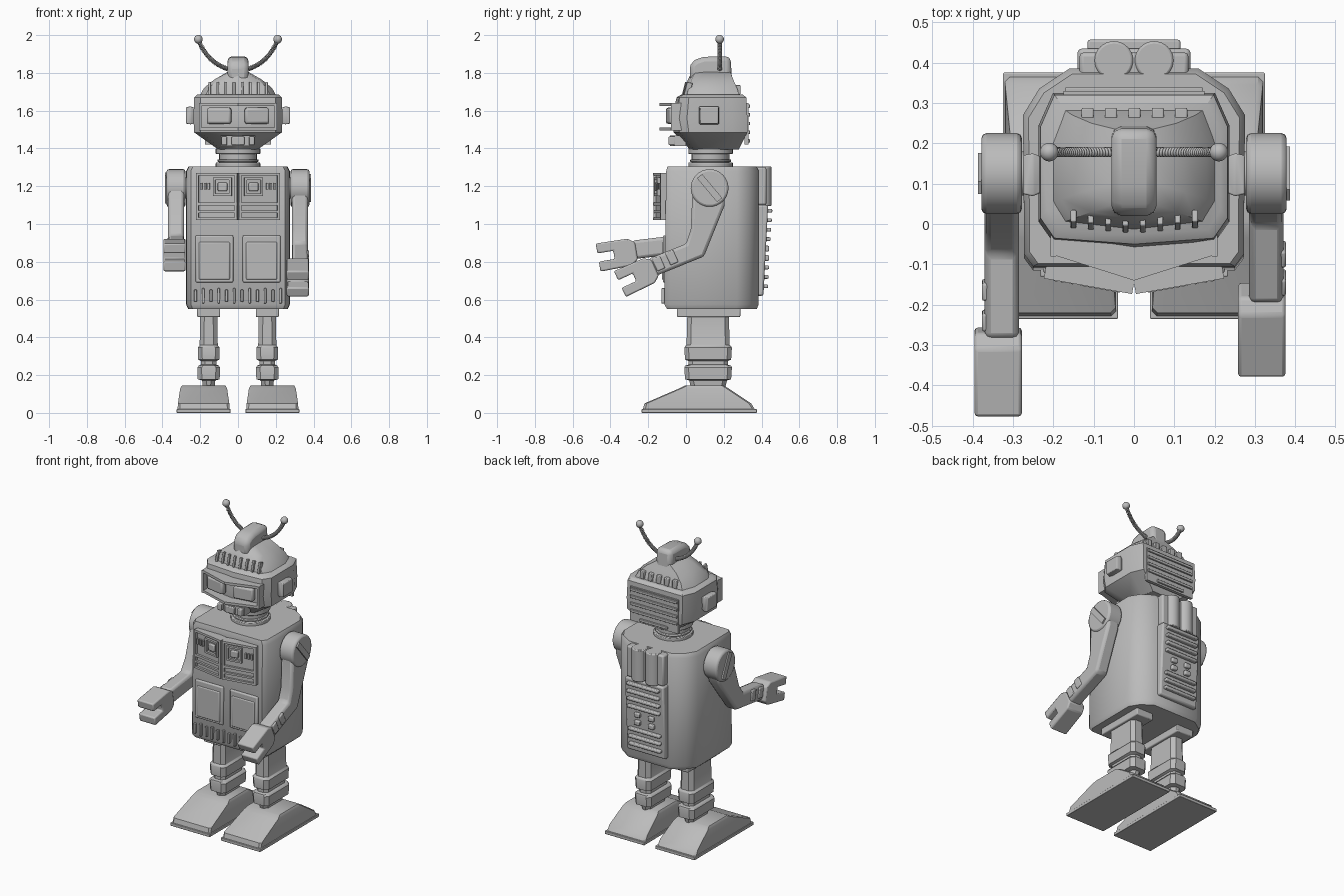
import bpy, bmesh, math
from mathutils import Matrix, Vector

cube = bpy.data.objects.get("Cube")
if cube:
    bpy.data.objects.remove(cube, do_unlink=True)

grey = bpy.data.materials.new("plain_grey")
grey.use_nodes = True
GREY = (0.5, 0.5, 0.5, 1)
grey.diffuse_color = GREY
grey.node_tree.nodes["Principled BSDF"].inputs["Base Color"].default_value = GREY


def finish(name, bm, bevel=0.0, smooth=35):
    bmesh.ops.recalc_face_normals(bm, faces=bm.faces)
    me = bpy.data.meshes.new(name)
    bm.to_mesh(me)
    bm.free()
    me.materials.append(grey)
    ob = bpy.data.objects.new(name, me)
    bpy.context.collection.objects.link(ob)
    if bevel:
        mod = ob.modifiers.new("soft_edges", "BEVEL")
        mod.width, mod.segments, mod.limit_method = bevel, 2, "ANGLE"
    bpy.ops.object.select_all(action="DESELECT")
    ob.select_set(True)
    bpy.context.view_layer.objects.active = ob
    bpy.ops.object.shade_smooth_by_angle(angle=math.radians(smooth))
    return ob


def loft(name, rings, bevel=0.0, smooth=35):
    """Skin a stack of equal-length rings and cap both ends."""
    bm = bmesh.new()
    loops = [[bm.verts.new(p) for p in r] for r in rings]
    n = len(loops[0])
    for a, b in zip(loops, loops[1:]):
        for i in range(n):
            j = (i + 1) % n
            bm.faces.new((a[i], a[j], b[j], b[i]))
    bm.faces.new(loops[0])
    bm.faces.new(loops[-1])
    return finish(name, bm, bevel, smooth)


def prism_x(name, pts, x0, x1, bevel=0.0, mat=None):
    """Extrude a (y, z) outline along x."""
    mat = mat or Matrix()
    return loft(name, [[mat @ Vector((x, y, z)) for y, z in pts] for x in (x0, x1)], bevel)


def box(name, loc, size, rot=(0, 0, 0), bevel=0.0, mat=None):
    bm = bmesh.new()
    bmesh.ops.create_cube(bm, size=1)
    turn = Matrix.Rotation(rot[2], 4, "Z") @ Matrix.Rotation(rot[0], 4, "X")
    m = (mat or Matrix()) @ Matrix.Translation(loc) @ turn @ Matrix.Diagonal((*size, 1))
    bmesh.ops.transform(bm, matrix=m, verts=bm.verts)
    return finish(name, bm, bevel)


def cylinder(name, loc, r, depth, axis="Z", r2=None, sides=32, bevel=0.0):
    bm = bmesh.new()
    bmesh.ops.create_cone(bm, cap_ends=True, segments=sides, radius1=r,
                          radius2=r if r2 is None else r2, depth=depth)
    turn = Matrix.Rotation(math.pi / 2, 4, "Y") if axis == "X" else Matrix()
    bmesh.ops.transform(bm, matrix=Matrix.Translation(loc) @ turn, verts=bm.verts)
    return finish(name, bm, bevel)


def chamfered(cx, cy, hx, hy, z, c):
    """Rectangle ring with cut corners."""
    pts = [(hx - c, -hy), (hx, c - hy), (hx, hy - c), (hx - c, hy)]
    pts += [(-x, y) for x, y in reversed(pts)]
    return [(cx + x, cy + y, z) for x, y in pts]


# Torso: flat front, wide sides, cut back corners
def torso_ring(z, s=1.0, front=-0.11):
    half = [(0.25, front), (0.272, front + 0.03), (0.275, 0.27), (0.235, 0.335), (0.16, 0.385)]
    half += [(-x, y) for x, y in reversed(half)]
    return [(x * s, 0.13 + (y - 0.13) * s, z) for x, y in half]


loft("torso", [torso_ring(0.55, 0.96), torso_ring(0.575, 1, -0.115), torso_ring(1.28, 1, -0.105),
               torso_ring(1.305, 0.95)])

# Chest console: two angled halves meeting in a centre ridge
TILT = math.radians(10)
for side in (-1, 1):
    tag = "left" if side > 0 else "right"
    m = Matrix.Translation((0, -0.158, 0)) @ Matrix.Rotation(side * TILT, 4, "Z")

    def plate(name, x, z, w, h, y=0.0, d=0.02, bevel=0.0):
        box(f"{tag}_{name}", (side * x, y, z), (w, d, h), bevel=bevel, mat=m)

    plate("console_base", 0.113, 1.145, 0.222, 0.25, 0.02, 0.045)
    for x, z, w, h in ((0.113, 1.263, 0.222, 0.014), (0.113, 1.105, 0.222, 0.016),
                       (0.113, 1.065, 0.2, 0.012), (0.113, 1.027, 0.222, 0.014),
                       (0.01, 1.145, 0.014, 0.25), (0.217, 1.145, 0.014, 0.25)):
        plate("console_trim", x, z, w, h, -0.006)
    for z in (1.155, 1.24):
        plate("screen_rim", 0.082, z, 0.1, 0.012, -0.008)
    for x in (0.038, 0.126):
        plate("screen_rim_side", x, 1.197, 0.012, 0.09, -0.008)
    plate("screen", 0.082, 1.197, 0.05, 0.045, -0.008, bevel=0.006)
    for x in (0.155, 0.175, 0.195):
        plate("console_switch", x, 1.2, 0.01, 0.035, -0.008)

    # Belly doors with a raised inner face
    box(f"{tag}_belly_door", (side * 0.125, -0.113, 0.815), (0.2, 0.02, 0.25), bevel=0.008)
    box(f"{tag}_belly_door_face", (side * 0.125, -0.12, 0.805), (0.165, 0.016, 0.2), bevel=0.007)

# Vertical fins along the lower front
for i in range(12):
    x = -0.225 + i * 0.041
    box("belly_fin", (x, -0.118, 0.62), (0.014, 0.025, 0.08 if i % 2 else 0.065), bevel=0.003)

# Back pack: panel, slats, round vents, upper tubes
prism_x("back_panel", [(0.36, 0.62), (0.41, 0.62), (0.435, 1.1), (0.36, 1.1)], -0.14, 0.14, 0.01)
for i in range(9):
    z = 0.67 + i * 0.05
    if 0.8 < z < 0.9:
        for x in (-0.05, 0.05):
            box("back_button", (x, 0.425, z), (0.04, 0.03, 0.03), bevel=0.006)
    else:
        box("back_slat", (0, 0.412 + (z - 0.62) * 0.055, z), (0.23, 0.04, 0.02), bevel=0.006)
box("tube_housing", (0, 0.39, 1.2), (0.27, 0.07, 0.2), bevel=0.01)
for x in (-0.05, 0.05):
    cylinder("back_tube", (x, 0.405, 1.2), 0.048, 0.21, bevel=0.006)

# Neck
NECK_Y = 0.13
for z, r, d in ((1.31, 0.118, 0.03), (1.345, 0.1, 0.06), (1.335, 0.108, 0.015), (1.385, 0.118, 0.03)):
    cylinder("neck_ring", (0, NECK_Y, z), r, d, bevel=0.004)


# Head: pointed face, flat back
def head_ring(z, hx, front, peak, back):
    half = [(0, peak), (hx * 0.85, front), (hx, front + 0.05), (hx, back - 0.08), (hx * 0.85, back)]
    return [(x, y, z) for x, y in half] + [(-x, y, z) for x, y in reversed(half[1:])]


loft("head", [head_ring(1.395, 0.105, 0.04, 0.02, 0.28), head_ring(1.485, 0.232, -0.035, -0.065, 0.325),
              head_ring(1.56, 0.236, -0.045, -0.075, 0.325), head_ring(1.67, 0.232, -0.035, -0.05, 0.32),
              head_ring(1.685, 0.215, -0.015, -0.025, 0.3)])
loft("skull_dome", [head_ring(1.675, 0.205, 0.005, -0.015, 0.285), head_ring(1.72, 0.18, 0.012, -0.005, 0.27),
                    head_ring(1.765, 0.125, 0.03, 0.01, 0.25), head_ring(1.805, 0.055, 0.05, 0.03, 0.235)],
     smooth=50)
prism_x("crest", [(0.02, 1.75), (0.02, 1.845), (0.05, 1.87), (0.095, 1.885), (0.235, 1.888), (0.245, 1.75)],
        -0.056, 0.056, 0.025)


# Pointed ledges framing the face
def ledge(name, z, h, hx, tip, edge):
    pts = [(-hx, 0.0), (-hx, edge), (0, tip), (hx, edge), (hx, 0.0)]
    loft(name, [[(x, y, z + s * h / 2) for x, y in pts] for s in (-1, 1)])


ledge("brow_ledge", 1.632, 0.016, 0.205, -0.14, -0.075)
ledge("cheek_ledge", 1.503, 0.016, 0.205, -0.14, -0.075)
ledge("mouth_plate", 1.44, 0.055, 0.09, -0.085, -0.06)
for x, w in ((-0.072, 0.03), (0, 0.068), (0.072, 0.03)):
    box("mouth_tooth", (x, -0.075, 1.44), (w, 0.035, 0.045), bevel=0.005)
for side in (-1, 1):
    box("visor_side", (side * 0.2, -0.05, 1.567), (0.014, 0.06, 0.145))
    box("eye", (side * 0.1, -0.078, 1.573), (0.13, 0.04, 0.085), (0, 0, side * TILT), 0.012)
    # Ear: tapered block
    loft("ear", [[(side * x, 0.122 + sy * h, 1.575 + sz * h * 0.9)
                  for sy, sz in ((-1, -1), (1, -1), (1, 1), (-1, 1))]
                 for x, h in ((0.22, 0.04), (0.25, 0.053), (0.275, 0.048))], 0.004)

# Forehead ribs, rear dome bumps, rear grille
for i in range(8):
    x = -0.15 + i * 0.043
    box("forehead_rib", (x, 0.0 + abs(x) * 0.08, 1.715), (0.014, 0.03, 0.07), (-0.25, 0, 0), 0.003)
for i in range(5):
    box("rear_dome_bump", (-0.115 + i * 0.058, 0.268, 1.71), (0.03, 0.04, 0.05), bevel=0.004)
box("rear_grille", (0, 0.32, 1.53), (0.35, 0.02, 0.22))
for i in range(5):
    box("rear_grille_slat", (0, 0.327, 1.44 + i * 0.046), (0.34 if i else 0.2, 0.024, 0.018), bevel=0.003)

# Spring antennae with ball tips
for side in (-1, 1):
    a, b, c = Vector((0.03, 0.178, 1.815)), Vector((0.155, 0.178, 1.84)), Vector((0.21, 0.178, 1.975))
    cu = bpy.data.curves.new("antenna_spring", "CURVE")
    cu.dimensions, cu.bevel_depth, cu.bevel_resolution = "3D", 0.004, 1
    steps, turns = 300, 30
    sp = cu.splines.new("POLY")
    sp.points.add(steps)
    for i in range(steps + 1):
        t = i / steps
        p = a * (1 - t) ** 2 + b * 2 * t * (1 - t) + c * t * t
        d = ((b - a) * (1 - t) + (c - b) * t).normalized()
        n, ang = Vector((-d.z, 0, d.x)), t * turns * math.tau
        p = p + (n * math.cos(ang) + Vector((0, 1, 0)) * math.sin(ang)) * 0.009
        sp.points[i].co = (side * p.x, p.y, p.z, 1)
    cu.materials.append(grey)
    bpy.context.collection.objects.link(bpy.data.objects.new("antenna_spring", cu))
    bm = bmesh.new()
    bmesh.ops.create_uvsphere(bm, u_segments=20, v_segments=12, radius=0.023,
                              matrix=Matrix.Translation((side * 0.21, 0.178, 1.978)))
    finish("antenna_ball", bm)

# Arms: one shape, swung about the shoulder by a different angle per side
PIVOT = Vector((0, 0.125, 1.19))
U, V = Vector((-0.91, -0.42)), Vector((-0.42, 0.91))
TIP = Vector((-0.35, 0.682))
claw = [(0, 0.075), (0, 0.022), (-0.085, 0.022), (-0.085, -0.022), (0, -0.022), (0, -0.075),
        (-0.17, -0.072), (-0.205, -0.045), (-0.205, 0.045), (-0.17, 0.072)]
claw = [tuple(TIP + U * s + V * t) for s, t in claw]
arm = [(0.035, 1.18), (0.205, 1.17), (0.205, 1.1), (0.095, 0.828), (-0.16, 0.725),
       (-0.2, 0.815), (0.0, 0.895), (0.025, 0.97)]
for side, swing, shift in ((1, 0, -0.01), (-1, -15, 0.01)):
    tag = "left" if side > 0 else "right"
    m = Matrix.Translation(PIVOT) @ Matrix.Rotation(math.radians(swing), 4, "X") @ Matrix.Translation(-PIVOT)
    cylinder(f"{tag}_shoulder_shaft", (side * 0.26, PIVOT.y, PIVOT.z), 0.055, 0.08, "X")
    cylinder(f"{tag}_shoulder_disc", (side * 0.328, PIVOT.y, PIVOT.z), 0.1, 0.1, "X", bevel=0.012)
    box(f"{tag}_shoulder_slot", (side * 0.38, PIVOT.y, PIVOT.z), (0.014, 0.035, 0.165), (0.7, 0, 0), mat=m)
    prism_x(f"{tag}_arm", arm, side * 0.285, side * 0.37, 0.016, m)
    prism_x(f"{tag}_claw", claw, side * (0.268 + shift), side * (0.385 + shift), 0.008, m)
    for y, z in ((-0.145, 0.79), (-0.075, 0.822)):
        box(f"{tag}_forearm_stud", (side * 0.367, y, z), (0.02, 0.045, 0.07), (0.43, 0, 0), 0.006, m)

# Legs and feet
for side in (-1, 1):
    tag = "left" if side > 0 else "right"
    cx = side * 0.155
    box(f"{tag}_hip", (cx, 0.12, 0.535), (0.122, 0.335, 0.055), bevel=0.006)
    profile = [(0.13, 0.03, 0.09), (0.172, 0.035, 0.1), (0.178, 0.058, 0.122), (0.24, 0.06, 0.126),
               (0.25, 0.053, 0.122), (0.255, 0.042, 0.105), (0.275, 0.042, 0.105), (0.282, 0.056, 0.122),
               (0.345, 0.058, 0.126), (0.355, 0.05, 0.12), (0.36, 0.048, 0.114), (0.52, 0.045, 0.11)]
    loft(f"{tag}_leg", [chamfered(cx, 0.117, hx, hy, z, 0.022) for z, hx, hy in profile])
    fx = side * 0.182
    box(f"{tag}_sole", (fx, 0.07, 0.01), (0.285, 0.61, 0.02), bevel=0.003)

    def foot_ring(z, hx, y0, y1):
        return chamfered(fx, (y0 + y1) / 2, hx, (y1 - y0) / 2, z, 0.012)

    loft(f"{tag}_foot", [foot_ring(0.018, 0.138, -0.228, 0.365), foot_ring(0.05, 0.136, -0.22, 0.345),
                         foot_ring(0.13, 0.124, -0.035, 0.225), foot_ring(0.145, 0.115, -0.005, 0.2)])
